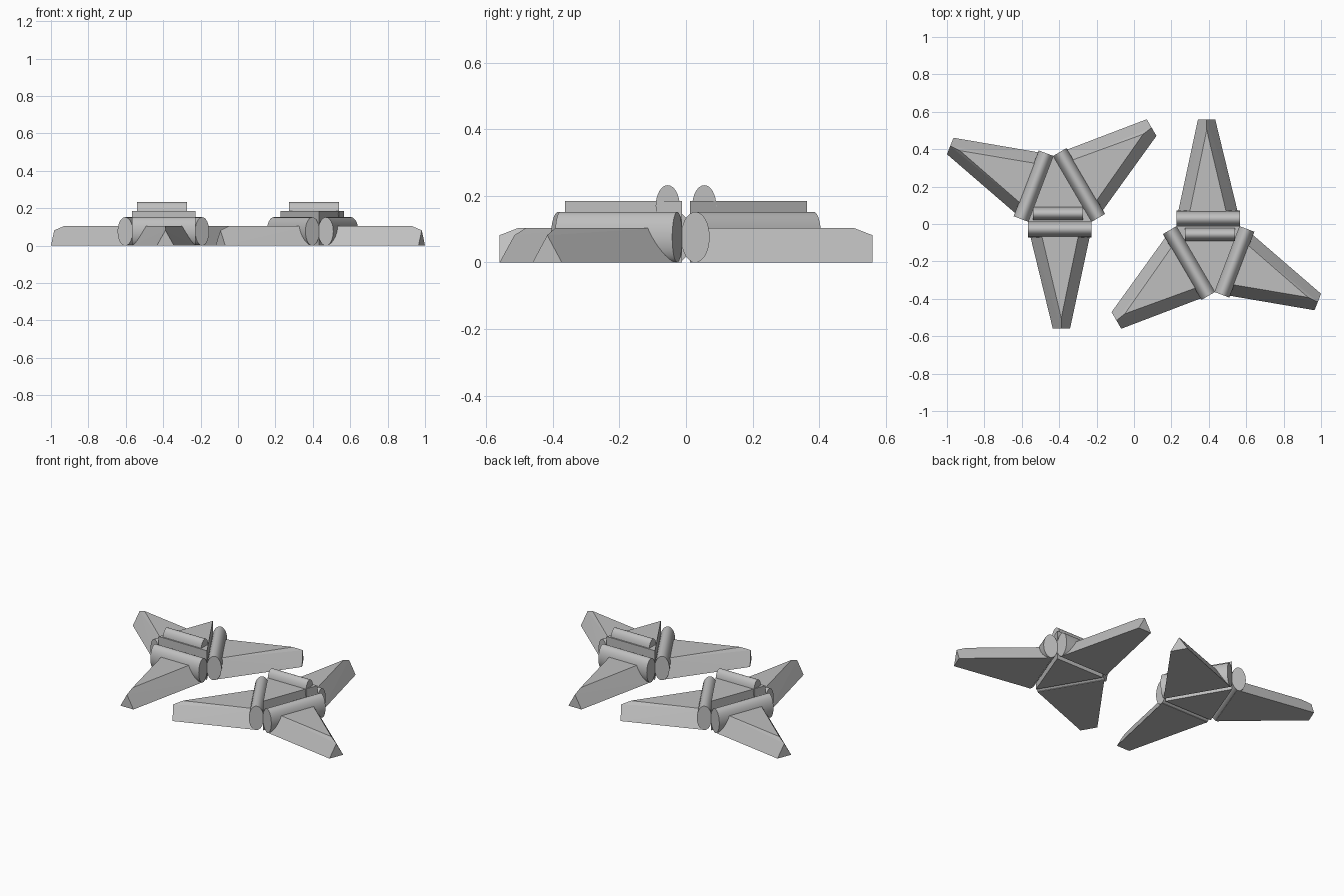
import bpy, bmesh
from mathutils import Vector, Matrix

cube = bpy.data.objects.get("Cube")
if cube:
    bpy.data.objects.remove(cube, do_unlink=True)

gray = bpy.data.materials.new("plain_gray")
gray.use_nodes = True
gray.diffuse_color = (0.52, 0.52, 0.52, 1)
gray.node_tree.nodes["Principled BSDF"].inputs["Base Color"].default_value = (0.52, 0.52, 0.52, 1)


def finish(bm, name, turn, smooth=False):
    """Turn the part into place and make it an object."""
    bm.transform(turn)
    bmesh.ops.recalc_face_normals(bm, faces=bm.faces)
    mesh = bpy.data.meshes.new(name)
    bm.to_mesh(mesh)
    bm.free()
    mesh.materials.append(gray)
    obj = bpy.data.objects.new(name, mesh)
    bpy.context.collection.objects.link(obj)
    if smooth:
        bpy.ops.object.select_all(action='DESELECT')
        bpy.context.view_layer.objects.active = obj
        obj.select_set(True)
        bpy.ops.object.shade_smooth_by_angle()


def hull(points, name, turn):
    """Solid convex part around a few corner points."""
    bm = bmesh.new()
    for p in points:
        bm.verts.new(p)
    bmesh.ops.convex_hull(bm, input=bm.verts)
    bmesh.ops.dissolve_limit(bm, angle_limit=0.01, verts=bm.verts, edges=bm.edges)
    finish(bm, name, turn)


def tube(start, end, z, half_width, half_height, name, turn):
    """Solid horizontal tube with an oval section."""
    along = end - start
    bm = bmesh.new()
    bmesh.ops.create_cone(bm, cap_ends=True, segments=32, radius1=1, radius2=1, depth=along.length)
    x = along.normalized()
    side = Vector((-x.y, x.x, 0)) * half_width
    up = Vector((0, 0, half_height))
    mid = (start + end) / 2 + Vector((0, 0, z))
    bm.transform(Matrix.Translation(mid) @ Matrix((side, up, x)).transposed().to_4x4())
    finish(bm, name, turn, True)


def at_height(p, z):
    return Vector((p.x, p.y, z))


# Triangular body corners, and the two tip corners of the wing on each edge
corners = [Vector(p) for p in ((-0.566, 0.012, 0), (-0.226, 0.012, 0), (-0.432, 0.364, 0))]
tips = [((-0.434, -0.56), (-0.342, -0.56)),
        ((0.12, 0.471), (0.068, 0.56)),
        ((-0.965, 0.461), (-1.0, 0.373))]
wing_names = ("front", "left", "right")

# The second craft is the first turned half way round the centre
for craft, angle in (("first", 0), ("second", 3.14159265)):
    turn = Matrix.Rotation(angle, 4, 'Z')
    hull([at_height(c, z) for c in corners for z in (0, 0.185)], craft + "_body", turn)
    tube(Vector((-0.541, 0.055, 0)), Vector((-0.272, 0.055, 0)), 0.17,
         0.036, 0.062, craft + "_top_tube", turn)

    for i, side in enumerate(wing_names):
        a, b = corners[i], corners[(i + 1) % 3]
        edge = (b - a).normalized()
        out = Vector((edge.y, -edge.x, 0))
        # Hinge tube along the body edge
        tube(a + out * 0.04, b + out * 0.04, 0.076, 0.043, 0.076,
             f"{craft}_{side}_hinge", turn)
        # Wing with sloped sides and a pointed ridge
        a, b = a + out * 0.03, b + out * 0.03
        p, q = (Vector((*t, 0)) for t in tips[i])
        tip = (p + q) / 2
        ridge = tip + ((a + b) / 2 - tip).normalized() * 0.057
        hull([a, b, p, q,
              at_height(a + edge * 0.062, 0.104), at_height(b - edge * 0.062, 0.104),
              at_height(ridge, 0.104), at_height(tip, 0.082)],
             f"{craft}_{side}_wing", turn)
